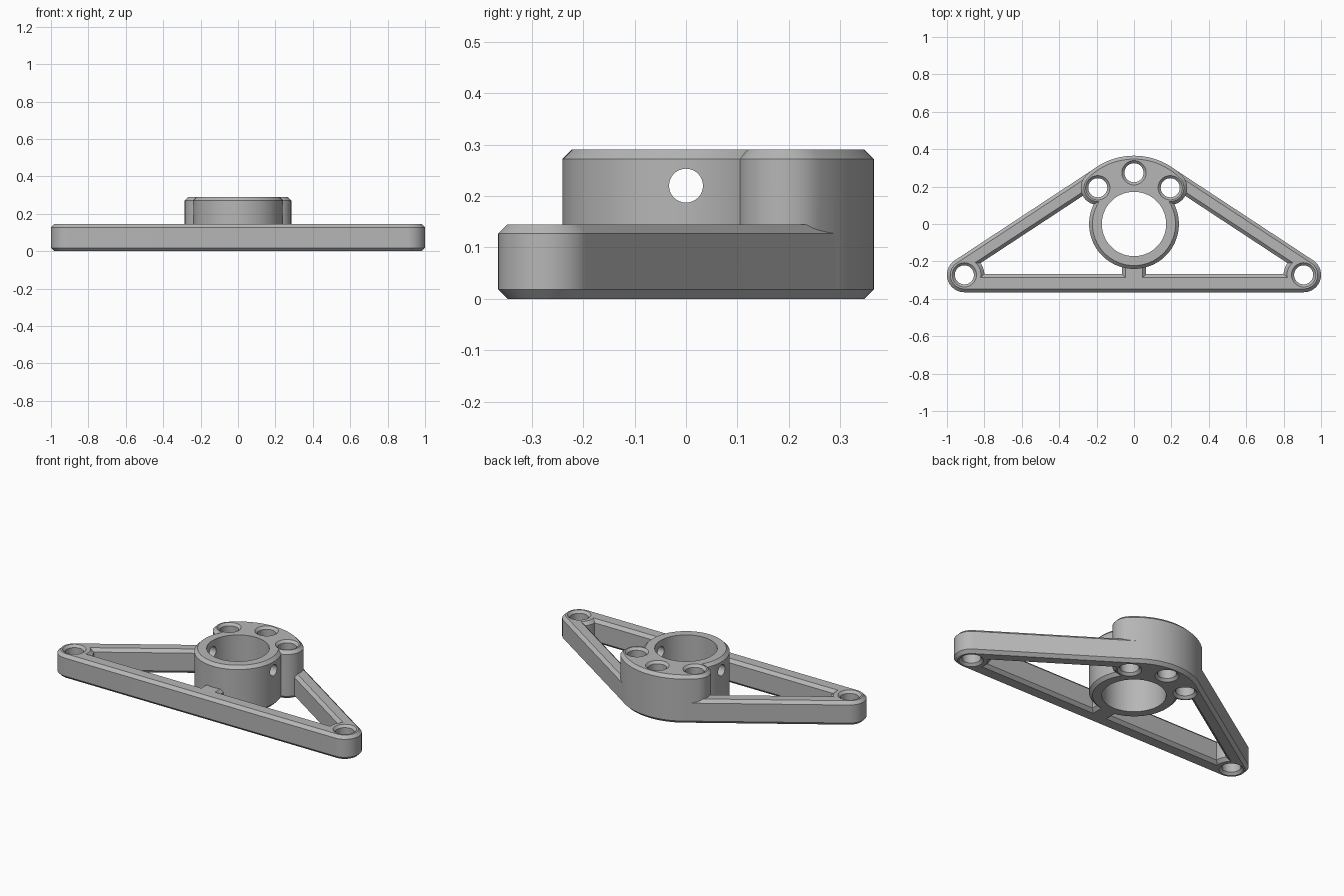
import bpy, bmesh, math
from math import sin, cos, asin, atan2, hypot, radians

if "Cube" in bpy.data.objects:
    bpy.data.objects.remove(bpy.data.objects["Cube"])

grey = bpy.data.materials.new("plain grey")
grey.use_nodes = True
grey.diffuse_color = (0.47, 0.47, 0.47, 1)
grey.node_tree.nodes["Principled BSDF"].inputs["Base Color"].default_value = grey.diffuse_color

# Main dimensions
BASE_H, HUB_H, CHAMFER = 0.145, 0.29, 0.018
CORNER_X, CORNER_Y, CORNER_R = 0.907, -0.272, 0.093
CREST_R = 0.364                      # arc at the back of the frame
HOLE_ORBIT, EAR_R = 0.274, 0.091
HUB_R, BORE_R, HOLE_R = 0.24, 0.172, 0.051
BAR = 0.088

# Slope of the side bars, tangent to the crest arc and the corner arcs
slope = atan2(-CORNER_Y, CORNER_X) + asin((CREST_R - CORNER_R) / hypot(CORNER_X, CORNER_Y))
QUARTER = math.pi / 2


def arc(x, y, r, start, end, n=32):
    angles = [start + (end - start) * i / n for i in range(n + 1)]
    return [(x + r * cos(a), y + r * sin(a)) for a in angles]


def loft(name, outline, levels):
    """Stack outline(inset) at each (z, inset) level into a closed solid."""
    bm = bmesh.new()
    rings = [[bm.verts.new((x, y, z)) for x, y in outline(d)] for z, d in levels]
    for low, high in zip(rings, rings[1:]):
        for i in range(len(low)):
            bm.faces.new((low[i - 1], low[i], high[i], high[i - 1]))
    bm.faces.new(rings[0][::-1])
    bm.faces.new(rings[-1])
    bmesh.ops.remove_doubles(bm, verts=bm.verts, dist=1e-5)
    bmesh.ops.recalc_face_normals(bm, faces=bm.faces)
    mesh = bpy.data.meshes.new(name)
    bm.to_mesh(mesh)
    bm.free()
    mesh.materials.append(grey)
    obj = bpy.data.objects.new(name, mesh)
    bpy.context.collection.objects.link(obj)
    return obj


def chamfered(h, c=CHAMFER):
    return [(0, c), (c, 0), (h - c, 0), (h, c)]


def flared(h, c=CHAMFER, over=0.01):
    # Cutter levels that leave a chamfered rim on both faces
    return [(-over, c + over), (c, 0), (h - c, 0), (h + over, c + over)]


def combine(target, tool, operation):
    mod = target.modifiers.new(operation.title(), "BOOLEAN")
    mod.operation, mod.solver, mod.object = operation, "EXACT", tool
    bpy.context.view_layer.objects.active = target
    bpy.ops.object.modifier_apply(modifier=mod.name)
    bpy.data.objects.remove(tool)


# Outlines
def frame_outline(d):
    r = CORNER_R - d
    return (arc(CORNER_X, CORNER_Y, r, -QUARTER, QUARTER - slope)
            + arc(0, 0, CREST_R - d, QUARTER - slope, QUARTER + slope, 48)
            + arc(-CORNER_X, CORNER_Y, r, QUARTER + slope, 3 * QUARTER))


def window_outline(d):
    r = 0.107 - d
    bottom = -0.268 - d
    side = CREST_R - BAR + d
    corner_side = CREST_R - CORNER_R
    left = arc(-CORNER_X, CORNER_Y, r, asin((bottom - CORNER_Y) / r),
               slope + asin((side - corner_side) / r), 12)
    return [(-x, y) for x, y in left] + [(0, side / cos(slope))] + left[::-1]


def rib_outline(d):
    w = 0.064 - d
    return [(-w, -0.33 + d), (w, -0.33 + d), (w, -0.19 - d), (-w, -0.19 - d)]


def lug_outline(d):
    p, r, q = HOLE_ORBIT * cos(radians(45)), EAR_R - d, radians(45)
    return (arc(0, 0, HOLE_ORBIT + r, q, 3 * q, 64)
            + arc(-p, p, r, 3 * q, 7 * q, 40)
            + arc(0, 0, HOLE_ORBIT - r, 3 * q, q, 40)
            + arc(p, p, r, 5 * q, 9 * q, 40))


def disc(x, y, r, sign=-1, n=48):
    return lambda d: arc(x, y, r + sign * d, 0, 4 * QUARTER, n)[:-1]


# Triangular frame with its open middle
bracket = loft("bracket", frame_outline, chamfered(BASE_H))
combine(bracket, loft("window_cutter", window_outline, flared(BASE_H)), "DIFFERENCE")

# Front rib, hub and three-hole lug
combine(bracket, loft("front_rib", rib_outline, chamfered(BASE_H)), "UNION")
combine(bracket, loft("hub", disc(0, 0, HUB_R, n=96), chamfered(HUB_H)), "UNION")
combine(bracket, loft("lug", lug_outline, chamfered(HUB_H)), "UNION")

# Hub bore
bore = loft("bore_cutter", disc(0, 0, BORE_R, n=96), [(-0.1, 0), (HUB_H + 0.1, 0)])
combine(bracket, bore, "DIFFERENCE")

# Bolt holes: two in the frame corners, three in the lug
holes = [(s * CORNER_X, CORNER_Y, BASE_H) for s in (-1, 1)]
holes += [(HOLE_ORBIT * cos(radians(a)), HOLE_ORBIT * sin(radians(a)), HUB_H) for a in (45, 90, 135)]
for x, y, h in holes:
    cutter = loft("hole_cutter", disc(x, y, HOLE_R, 1), flared(h, 0.014))
    combine(bracket, cutter, "DIFFERENCE")

# Cross hole through the hub walls
cross = loft("cross_cutter", disc(0, 0, 0.033, n=32), [(-0.4, 0), (0.4, 0)])
cross.rotation_euler.y = QUARTER
cross.location.z = 0.22
bpy.context.view_layer.update()
combine(bracket, cross, "DIFFERENCE")

# Smooth rounds, crisp chamfers
bpy.ops.object.select_all(action="DESELECT")
bracket.select_set(True)
bpy.context.view_layer.objects.active = bracket
bpy.ops.object.shade_smooth_by_angle(angle=radians(25))
